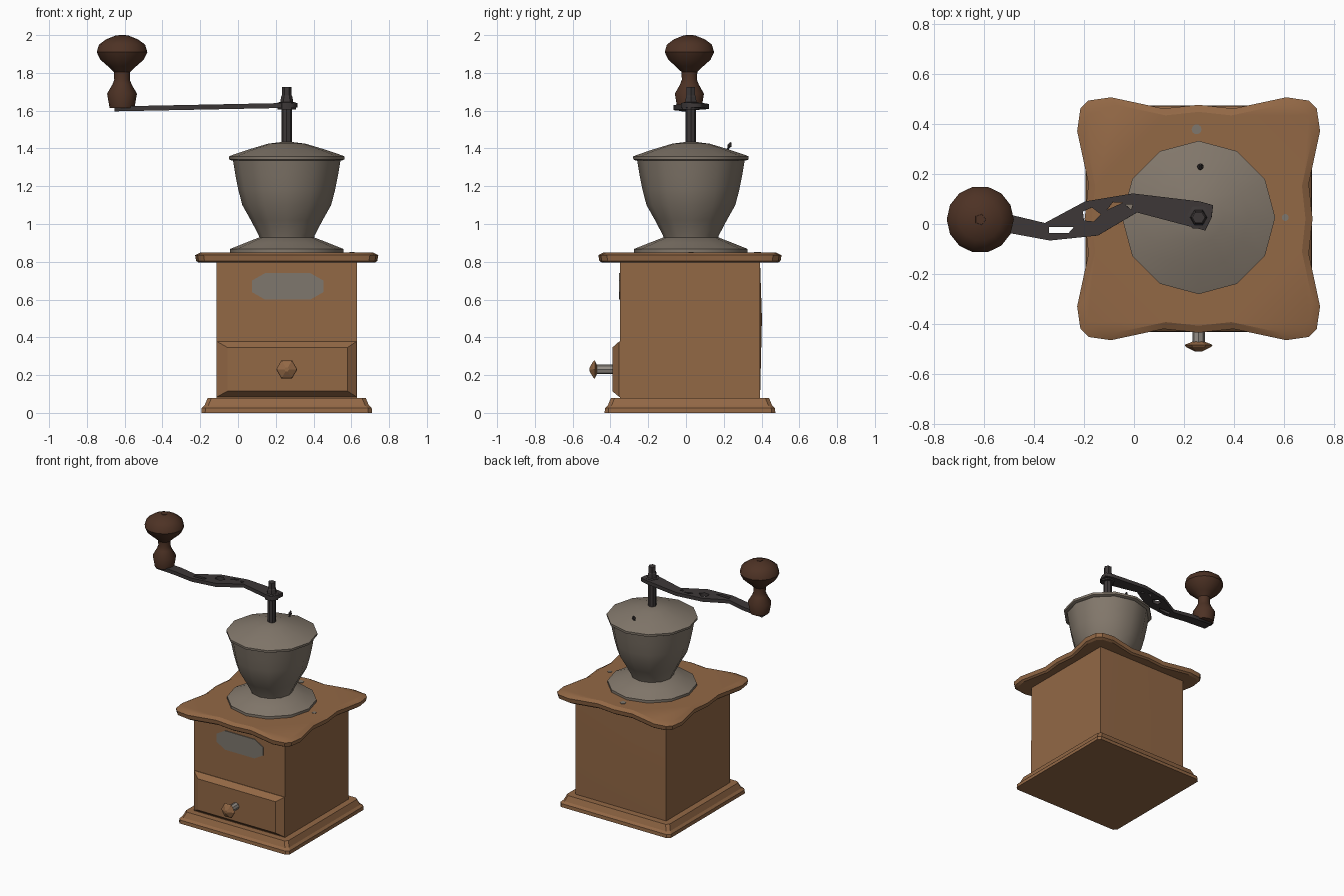
import bpy, bmesh
from math import sin, cos, pi, radians
from mathutils import Vector, Matrix

cube = bpy.data.objects.get("Cube")
if cube:
    bpy.data.objects.remove(cube, do_unlink=True)

CX, CY = 0.258, 0.021      # centre of the box


def material(name, rgb):
    m = bpy.data.materials.new(name)
    m.use_nodes = True
    m.diffuse_color = (*rgb, 1)
    bsdf = next(n for n in m.node_tree.nodes if n.type == 'BSDF_PRINCIPLED')
    bsdf.inputs["Base Color"].default_value = (*rgb, 1)
    bsdf.inputs["Roughness"].default_value = 0.7
    return m


WOOD = material("warm wood", (0.29, 0.138, 0.06))
DARK_WOOD = material("dark turned wood", (0.075, 0.032, 0.018))
PEWTER = material("pewter", (0.225, 0.187, 0.148))
IRON = material("black iron", (0.046, 0.039, 0.039))
PLATE = material("grey plate", (0.21, 0.185, 0.155))
STEEL = material("pale steel", (0.3, 0.27, 0.24))


def add_mesh(name, mesh, mat, smooth=None):
    mesh.materials.clear()
    mesh.materials.append(mat)
    if smooth:
        mesh.shade_smooth()
        mesh.set_sharp_from_angle(angle=radians(smooth))
    ob = bpy.data.objects.new(name, mesh)
    bpy.context.collection.objects.link(ob)
    return ob


def loft(name, rings, mat, smooth=None, edit=None):
    """Skin a list of equal rings and cap both ends."""
    bm = bmesh.new()
    vs = [[bm.verts.new(p) for p in r] for r in rings]
    n = len(vs[0])
    for a, b in zip(vs, vs[1:]):
        for i in range(n):
            j = (i + 1) % n
            bm.faces.new((a[i], a[j], b[j], b[i]))
    bm.faces.new(vs[0])
    bm.faces.new(vs[-1])
    bmesh.ops.recalc_face_normals(bm, faces=bm.faces)
    if edit:
        edit(bm)
    mesh = bpy.data.meshes.new(name)
    bm.to_mesh(mesh)
    bm.free()
    return add_mesh(name, mesh, mat, smooth)


def lathe(name, profile, sides, origin, mat, axis=(0, 0, 1), smooth=40):
    """Turn (radius, height) pairs around an axis."""
    turn = Vector((0, 0, 1)).rotation_difference(Vector(axis)).to_matrix()
    o = Vector(origin)
    rings = [[o + turn @ Vector((r * cos(2 * pi * i / sides),
                                 r * sin(2 * pi * i / sides), h))
              for i in range(sides)] for r, h in profile]
    return loft(name, rings, mat, smooth)


def square(half, z, cut=0.0):
    """Square ring around the box centre, with cut corners if asked."""
    pts = []
    for k in range(4):
        m = Matrix.Rotation(k * pi / 2, 2)
        corner = [(half, half - cut), (half - cut, half)] if cut else [(half, half)]
        for c in corner:
            v = m @ Vector(c)
            pts.append((CX + v.x, CY + v.y, z))
    return pts


# Stepped plinth
loft("base", [square(h, z, 0.02) for h, z in
              ((0.452, 0), (0.45, 0.025), (0.435, 0.04), (0.418, 0.08))], WOOD)


# Box, with a very slight swell in the middle of its back
def swell(bm):
    back = [f for f in bm.faces if f.normal.y > 0.9]
    centre = bmesh.ops.poke(bm, faces=back)["verts"][0]
    centre.co.y += 0.01
    centre.co.z = 0.5


loft("box", [square(0.371, 0.075), square(0.371, 0.8)], WOOD, 30, swell)

# Wavy top board with softened edges
wave = [(-0.44, 0.472), (-0.35, 0.485), (-0.14, 0.44), (0, 0.455),
        (0.14, 0.44), (0.35, 0.485), (0.44, 0.472)]


def wavy(inset, z):
    s = 1 - inset / 0.485
    pts = []
    for k in range(4):
        m = Matrix.Rotation(-k * pi / 2, 2)
        for w in wave:
            v = m @ Vector(w) * s
            pts.append((CX + v.x, CY + v.y, z))
    return pts


loft("top_board", [wavy(i, z) for i, z in
                   ((0.02, 0.795), (0.005, 0.805), (0, 0.835), (0.03, 0.85))], WOOD, 25)


# Drawer front with bevelled border
def panel(x0, x1, z0, z1, y):
    return [(x0, y, z0), (x1, y, z0), (x1, y, z1), (x0, y, z1)]


loft("drawer_front", [panel(-0.112, 0.628, 0.085, 0.378, -0.345),
                      panel(-0.112, 0.628, 0.085, 0.378, -0.354),
                      panel(-0.055, 0.58, 0.115, 0.346, -0.39)], WOOD)

# Drawer pull
pull = (CX, -0.385, 0.23)
lathe("drawer_pull_stem", [(0.025, 0), (0.025, 0.095)], 8, pull, STEEL, (0, -1, 0))
lathe("drawer_pull_head", [(0.025, 0.085), (0.056, 0.098), (0.05, 0.106), (0.012, 0.125)],
      6, pull, WOOD, (0, -1, 0), 20)

# Plate on the front
label = [(-0.19, 0.03), (-0.12, 0.07), (0.12, 0.07), (0.19, 0.03)]
label += [(x, -z) for x, z in reversed(label)]
loft("front_plate", [[(CX + 0.005 + x, y, 0.67 + z) for x, z in label]
                     for y in (-0.348, -0.355)], PLATE)

# Small studs on the top board
for name, x, y, r in (("rear_stud", 0.25, 0.378, 0.02), ("side_stud", 0.604, 0.026, 0.014)):
    lathe(name, [(r, 0.846), (r, 0.853)], 10, (x, y, 0), PLATE)

# Hopper: flange, bowl and lid
mid = (CX, CY + 0.005, 0)
lathe("flange", [(0.3, 0.848), (0.3, 0.868), (0.22, 0.9), (0.13, 0.935)], 12, mid, PEWTER)
lathe("bowl", [(0.142, 0.92), (0.148, 0.94), (0.19, 1.02), (0.235, 1.1), (0.256, 1.18),
               (0.272, 1.26), (0.286, 1.345)], 12, mid, PEWTER)
lathe("lid", [(0.29, 1.335), (0.305, 1.342), (0.306, 1.358), (0.285, 1.366), (0.2, 1.395),
              (0.1, 1.425), (0.03, 1.434)], 12, mid, PEWTER)
lathe("lid_pin", [(0.006, 0), (0.006, 0.025), (0.014, 0.035), (0.004, 0.055)], 6,
      (0.265, 0.215, 1.382), IRON, (0, 0.45, 1))

# Drive shaft and nut
lathe("shaft", [(0.028, 1.41), (0.028, 1.62)], 8, mid, IRON)
lathe("shaft_nut", [(0.05, 1.605), (0.05, 1.643), (0.034, 1.646), (0.03, 1.675),
                    (0.026, 1.68), (0.026, 1.725)], 6, mid, IRON, smooth=20)

# Crank arm: flat bar with cut-outs
outline = [(0.264, 0.09), (0.316, 0.075), (0.31, 0.025), (0.284, -0.026), (0.224, -0.01),
           (0.012, 0.046), (-0.144, -0.046), (-0.336, -0.066), (-0.488, -0.038),
           (-0.655, -0.02), (-0.655, 0.05), (-0.49, 0.036), (-0.356, 0.004),
           (-0.196, 0.09), (-0.004, 0.122)]
holes = [[(-0.34, -0.012), (-0.24, -0.012), (-0.26, -0.035), (-0.34, -0.035)],
         [(-0.204, 0.05), (-0.168, 0.066), (-0.132, 0.038), (-0.16, 0.01), (-0.2, 0.014)],
         [(-0.108, 0.056), (-0.085, 0.087), (-0.045, 0.085)],
         [(-0.035, 0.078), (-0.005, 0.078), (-0.012, 0.057)]]
curve = bpy.data.curves.new("crank_outline", 'CURVE')
curve.dimensions = '2D'
curve.fill_mode = 'BOTH'
curve.extrude = 0.013
for loop in [outline] + holes:
    sp = curve.splines.new('POLY')
    sp.points.add(len(loop) - 1)
    for p, (x, y) in zip(sp.points, loop):
        p.co = (x, y, 0, 1)
    sp.use_cyclic_u = True
helper = bpy.data.objects.new("crank_helper", curve)
bpy.context.collection.objects.link(helper)
bpy.context.view_layer.update()
deps = bpy.context.evaluated_depsgraph_get()
arm_mesh = bpy.data.meshes.new_from_object(helper.evaluated_get(deps))
bpy.data.objects.remove(helper, do_unlink=True)
arm = add_mesh("crank_arm", arm_mesh, IRON)
arm.location.z = 1.6225
arm.rotation_euler.y = -0.02

# Turned hand grip and the rod end on its top
grip = (-0.614, 0.018, 0)
lathe("grip", [(0.066, 1.615), (0.079, 1.69), (0.05, 1.74), (0.041, 1.765), (0.043, 1.805),
               (0.075, 1.835), (0.115, 1.87), (0.134, 1.91), (0.122, 1.95), (0.085, 1.977),
               (0.035, 1.997)], 14, grip, DARK_WOOD)
lathe("grip_rod_end", [(0.024, 1.99), (0.022, 2.0)], 5, grip, DARK_WOOD)
